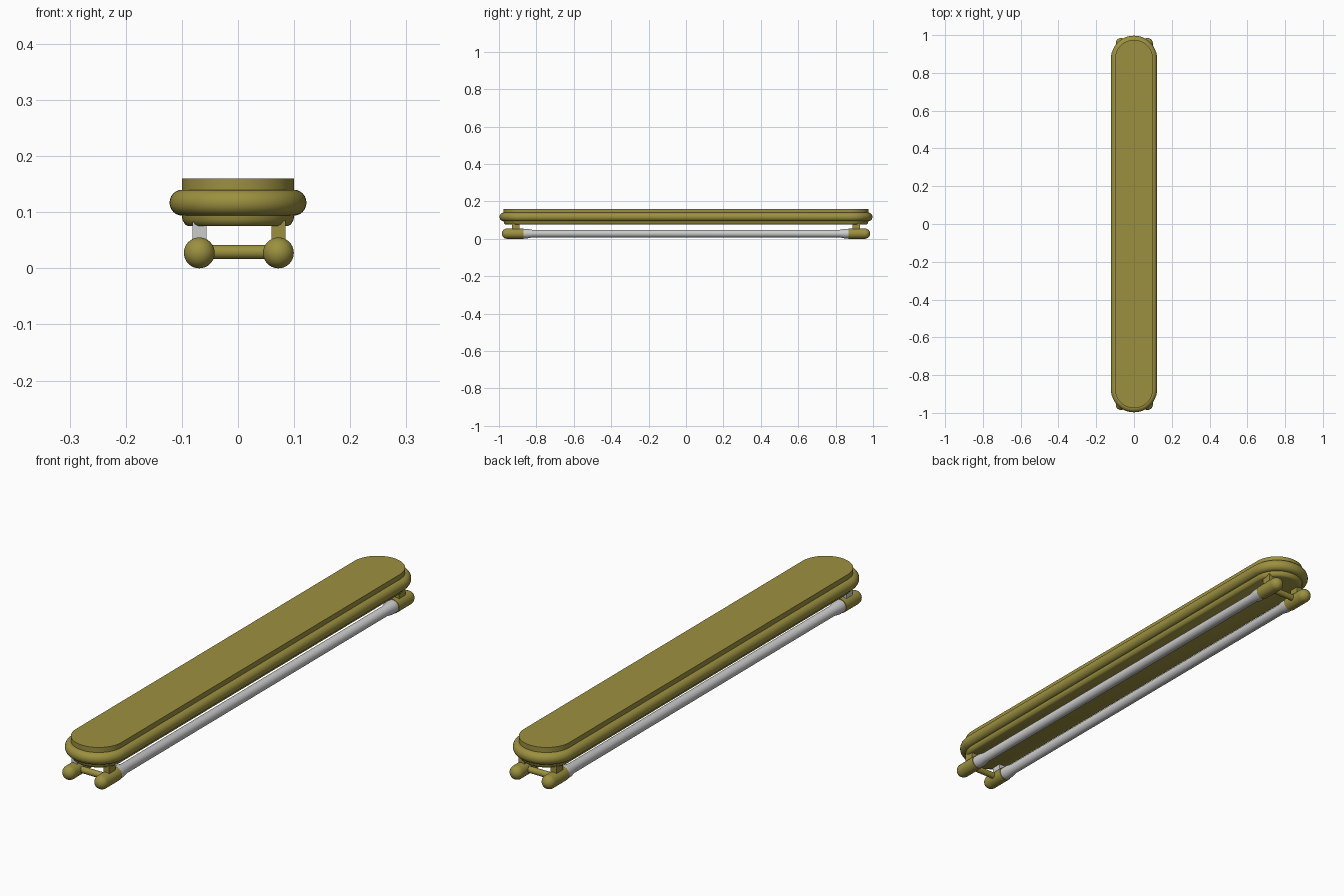
import bpy, bmesh, math
from mathutils import Matrix

if "Cube" in bpy.data.objects:
    bpy.data.objects.remove(bpy.data.objects["Cube"])

olive = bpy.data.materials.new("olive_metal")
olive.diffuse_color = (0.33, 0.28, 0.05, 1)
olive.use_nodes = True
olive.node_tree.nodes["Principled BSDF"].inputs["Base Color"].default_value = olive.diffuse_color


def finish(name, bm, mat=None):
    bmesh.ops.recalc_face_normals(bm, faces=bm.faces)
    me = bpy.data.meshes.new(name)
    bm.to_mesh(me)
    bm.free()
    ob = bpy.data.objects.new(name, me)
    bpy.context.collection.objects.link(ob)
    if mat:
        me.materials.append(mat)
    bpy.ops.object.select_all(action='DESELECT')
    ob.select_set(True)
    bpy.context.view_layer.objects.active = ob
    bpy.ops.object.shade_smooth_by_angle(angle=math.radians(35))
    return ob


def loft(name, rings, mat=None):
    """Skin a stack of equal vertex rings and cap both ends."""
    bm = bmesh.new()
    loops = [[bm.verts.new(p) for p in ring] for ring in rings]
    n = len(loops[0])
    for a, b in zip(loops, loops[1:]):
        for i in range(n):
            j = (i + 1) % n
            bm.faces.new((a[i], a[j], b[j], b[i]))
    bm.faces.new(loops[0])
    bm.faces.new(loops[-1])
    return finish(name, bm, mat)


def stadium(r, z, straight=0.875, seg=24):
    pts = []
    for side in (1, -1):
        for i in range(seg + 1):
            a = math.pi * i / seg
            pts.append((side * r * math.cos(a), side * (straight + r * math.sin(a)), z))
    return pts


def lathe_y(name, profile, x, z, mat=None, seg=32):
    """Round part along y from (radius, y) pairs."""
    ring = [2 * math.pi * i / seg for i in range(seg)]
    return loft(name, [[(x + r * math.cos(a), y, z + r * math.sin(a)) for a in ring]
                       for r, y in profile], mat)


def box(name, centre, size, mat=None):
    bm = bmesh.new()
    bmesh.ops.create_cube(bm, size=1, matrix=Matrix.Translation(centre) @ Matrix.Diagonal((*size, 1)))
    return finish(name, bm, mat)


# Rounded housing: lower lip, bulging band, flat top plate
bulge = [(0.1 + 0.022 * math.cos(a), 0.117 + 0.023 * math.sin(a))
         for a in [math.pi * (i / 12 - 0.5) for i in range(13)]]
profile = [(0.088, 0.075), (0.094, 0.078), (0.099, 0.086)] + bulge + [(0.1, 0.16)]
loft("housing", [stadium(r, z) for r, z in profile], olive)

R, Z = 0.0275, 0.0275
for side, x in (("left", -0.069), ("right", 0.072)):
    # Glass tube with flared collars
    tube = [(0.025, -0.875), (0.025, -0.845), (0.02, -0.82),
            (0.02, 0.82), (0.025, 0.845), (0.025, 0.875)]
    lathe_y(side + "_tube", tube, x, Z)
    for end, s in (("front", -1), ("back", 1)):
        # Domed end socket
        dome = [(R * math.cos(a), s * (0.957 + R * math.sin(a)))
                for a in [math.pi / 2 * i / 10 * 0.99 for i in range(11)]]
        lathe_y(f"{end}_{side}_socket", [(R, s * 0.87)] + dome, x, Z, olive)
        # Post up to the housing; the front left one is bare grey
        mat = None if (end, side) == ("front", "left") else olive
        box(f"{end}_{side}_post", (x, s * 0.91, 0.06), (0.025, 0.04, 0.05), mat)

# Cross bars joining the sockets
for end, s in (("front", -1), ("back", 1)):
    bm = bmesh.new()
    bmesh.ops.create_cone(bm, cap_ends=True, segments=24, radius1=0.0125, radius2=0.0125, depth=0.14,
                          matrix=Matrix.Translation((0.0015, s * 0.915, 0.029)) @ Matrix.Rotation(math.pi / 2, 4, 'Y'))
    finish(end + "_cross_bar", bm, olive)
